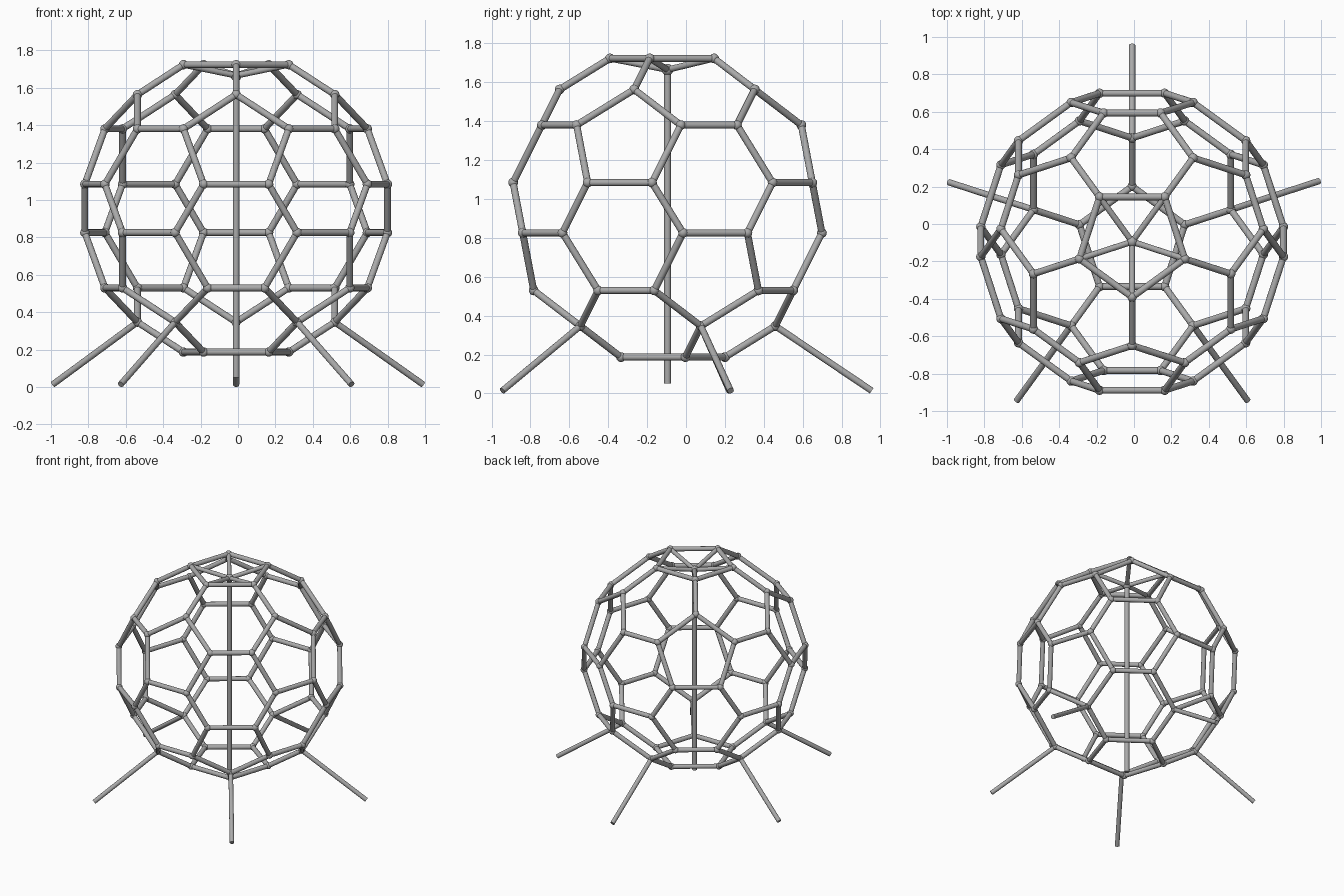
import bpy, bmesh, math
from mathutils import Vector, Matrix

old = bpy.data.objects.get("Cube")
if old:
    bpy.data.objects.remove(old, do_unlink=True)

CENTRE = Vector((-0.01, -0.095, 0.955))
CUT = 0.348              # share of each icosahedron edge cut off at a corner
STRUT_R, POLE_R, LEG_R, NODE_R = 0.018, 0.018, 0.017, 0.025

steel = bpy.data.materials.new("steel grey")
steel.use_nodes = True
steel.diffuse_color = (0.4, 0.4, 0.4, 1)
steel.node_tree.nodes["Principled BSDF"].inputs["Base Color"].default_value = (0.4, 0.4, 0.4, 1)


def rod(bm, a, b, radius):
    """Add a capped cylinder from a to b."""
    d = b - a
    turn = Vector((0, 0, 1)).rotation_difference(d).to_matrix().to_4x4()
    bmesh.ops.create_cone(bm, cap_ends=True, segments=16, radius1=radius, radius2=radius,
                          depth=d.length, matrix=Matrix.Translation((a + b) / 2) @ turn)


def ball(bm, p, radius):
    bmesh.ops.create_uvsphere(bm, u_segments=16, v_segments=10, radius=radius,
                              matrix=Matrix.Translation(p))


def finish(bm, name):
    mesh = bpy.data.meshes.new(name)
    bm.to_mesh(mesh)
    bm.free()
    mesh.materials.append(steel)
    obj = bpy.data.objects.new(name, mesh)
    bpy.context.collection.objects.link(obj)
    bpy.ops.object.select_all(action='DESELECT')
    obj.select_set(True)
    bpy.context.view_layer.objects.active = obj
    bpy.ops.object.shade_smooth_by_angle(angle=math.radians(40))
    return obj


def polar(deg, r, z):
    """Point at a height above the floor, around the centre axis."""
    a = math.radians(deg)
    return Vector((CENTRE.x + r * math.cos(a), CENTRE.y + r * math.sin(a), z))


# Corners of an icosahedron of unit edge, standing on a corner
R = math.sin(math.radians(72))
ring_r, ring_z = R * 2 / math.sqrt(5), R / math.sqrt(5)
corners = [CENTRE + Vector((0, 0, R)), CENTRE - Vector((0, 0, R))]
for k in range(5):
    corners.append(polar(270 + 72 * k, ring_r, CENTRE.z + ring_z))
    corners.append(polar(90 + 72 * k, ring_r, CENTRE.z - ring_z))

# Truncate every corner into a pentagon
near = {i: [j for j in range(12) if j != i and (corners[i] - corners[j]).length < 1.1]
        for i in range(12)}
node = {(i, j): corners[i].lerp(corners[j], CUT) for i in near for j in near[i]}

# Dome struts
bm = bmesh.new()
for i in near:
    for j in near[i]:
        if i < j:
            rod(bm, node[i, j], node[j, i], STRUT_R)
        for k in near[i]:
            if j < k and k in near[j]:
                rod(bm, node[i, j], node[i, k], STRUT_R)
finish(bm, "dome_struts")

# Dome joints
bm = bmesh.new()
for p in node.values():
    ball(bm, p, NODE_R)
finish(bm, "dome_joints")

# Centre pole with its hub and the spokes up to the top pentagon
hub = Vector((CENTRE.x, CENTRE.y, 1.665))
bm = bmesh.new()
rod(bm, Vector((CENTRE.x, CENTRE.y, 0.05)), hub, POLE_R)
finish(bm, "centre_pole")
bm = bmesh.new()
ball(bm, hub, 0.03)
finish(bm, "pole_hub")
bm = bmesh.new()
for j in near[0]:
    rod(bm, hub, node[0, j], STRUT_R * 0.9)
finish(bm, "top_spokes")

# Five splayed legs from the lower joints
for k in range(5):
    deg = 90 + 72 * k
    start = node[3 + 2 * k, 1]
    reach = 1.03 if k == 1 else 1.05
    bm = bmesh.new()
    rod(bm, start, polar(deg, reach, 0.014), LEG_R)
    finish(bm, f"leg_{k + 1}")
